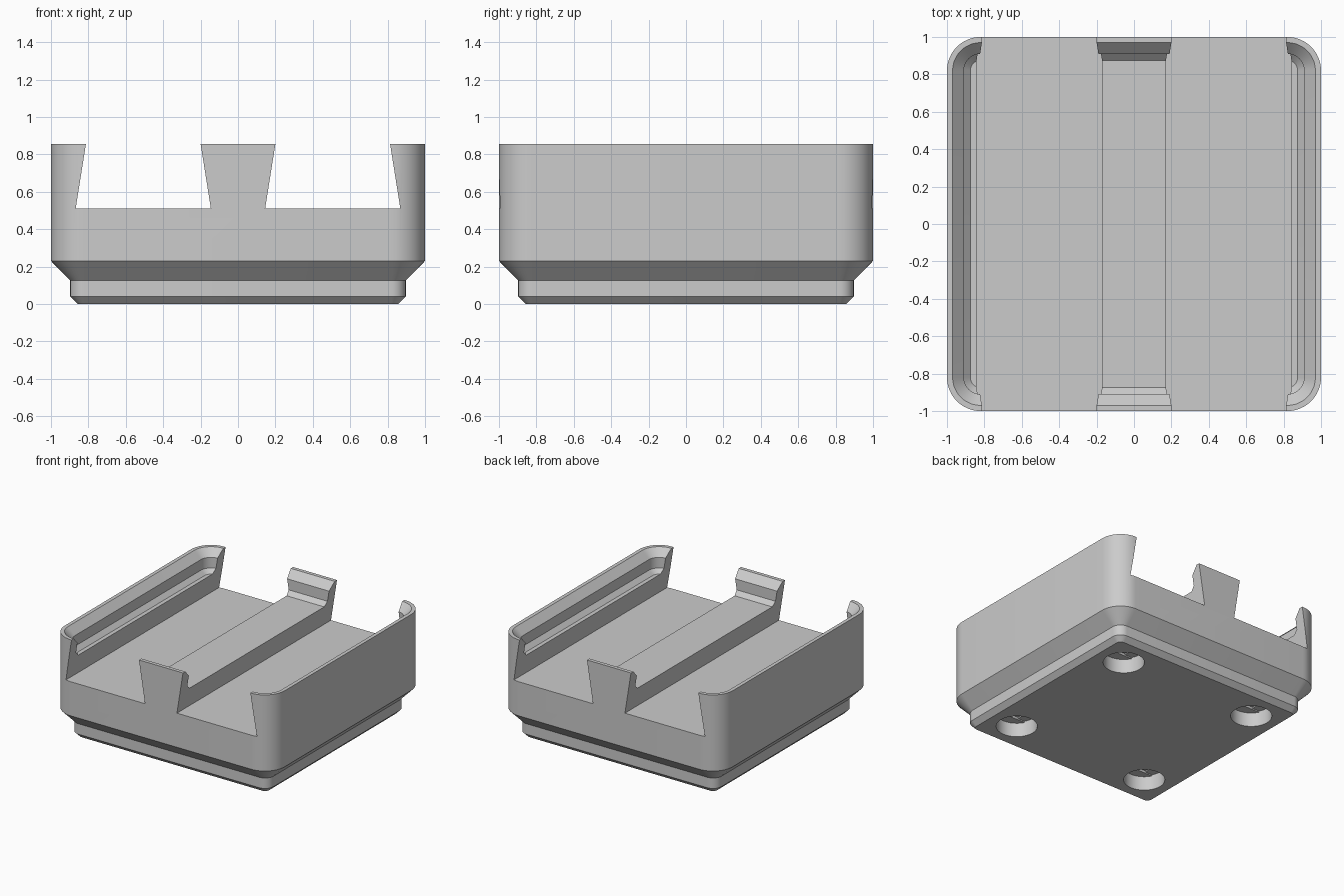
import bpy, bmesh, math
from mathutils import Vector

if "Cube" in bpy.data.objects:
    bpy.data.objects.remove(bpy.data.objects["Cube"], do_unlink=True)

grey = bpy.data.materials.new("plain grey")
grey.use_nodes = True
grey.diffuse_color = (0.6, 0.6, 0.6, 1)
grey.node_tree.nodes["Principled BSDF"].inputs["Base Color"].default_value = (0.6, 0.6, 0.6, 1)


def finish(name, bm):
    bmesh.ops.recalc_face_normals(bm, faces=bm.faces)
    mesh = bpy.data.meshes.new(name)
    bm.to_mesh(mesh)
    bm.free()
    obj = bpy.data.objects.new(name, mesh)
    bpy.context.collection.objects.link(obj)
    mesh.materials.append(grey)
    return obj


def rounded_square(half, radius, z, steps=12):
    points = []
    for corner in range(4):
        for i in range(steps + 1):
            a = math.pi / 2 * (corner + i / steps)
            cx = (half - radius) * (1 if corner in (0, 3) else -1)
            cy = (half - radius) * (1 if corner < 2 else -1)
            points.append((cx + radius * math.cos(a), cy + radius * math.sin(a), z))
    return points


def loft(name, rings):
    bm = bmesh.new()
    loops = [[bm.verts.new(p) for p in ring] for ring in rings]
    for low, high in zip(loops, loops[1:]):
        for i in range(len(low)):
            j = (i + 1) % len(low)
            bm.faces.new((low[i], low[j], high[j], high[i]))
    bm.faces.new(loops[0][::-1])
    bm.faces.new(loops[-1])
    return finish(name, bm)


def add_prism(bm, points, shift):
    base = bm.faces.new([bm.verts.new(p) for p in points])
    top = bmesh.ops.extrude_face_region(bm, geom=[base])["geom"]
    bmesh.ops.translate(bm, vec=Vector(shift),
                        verts=[v for v in top if isinstance(v, bmesh.types.BMVert)])


def cut(target, name, bm):
    cutter = finish(name, bm)
    cutter.hide_render = True
    mod = target.modifiers.new(name, "BOOLEAN")
    mod.operation, mod.solver, mod.object = "DIFFERENCE", "EXACT", cutter
    bpy.context.view_layer.objects.active = target
    bpy.ops.object.modifier_apply(modifier=name)
    bpy.data.objects.remove(cutter, do_unlink=True)


# Body: stepped foot, outer wall, stacking lip, inner deck
profile = [(0.858, 0.039, 0), (0.897, 0.077, 0.039), (0.897, 0.077, 0.125),
           (1, 0.18, 0.23), (1, 0.18, 0.855), (0.97, 0.15, 0.855),
           (0.91, 0.09, 0.795), (0.91, 0.09, 0.708), (0.875, 0.055, 0.674)]
body = loft("tray_body", [rounded_square(*p) for p in profile])

# Two dovetail channels running front to back
bm = bmesh.new()
floor, top, lean = 0.51, 0.95, 0.159
d = (top - floor) * lean
for s in (-1, 1):
    section = [(0.145, floor), (0.868, floor), (0.868 - d, top), (0.145 + d, top)]
    add_prism(bm, [(s * x, -1.1, z) for x, z in section], (0, 2.2, 0))
cut(body, "channel_cutter", bm)

# Round pockets under the foot, with stepped bridges and narrow bores above
SPREAD, POCKET, BORE = 0.626, 0.155, 0.072


def disc(cx, cy, radius, z, sides=48):
    return [(cx + radius * math.cos(math.tau * i / sides),
             cy + radius * math.sin(math.tau * i / sides), z) for i in range(sides)]


def bridge(cx, cy, z):
    a = math.asin(BORE / POCKET)
    arc = [a * (i / 4 - 1) for i in range(9)]
    return [(cx + POCKET * math.cos(t + turn), cy + POCKET * math.sin(t + turn), z)
            for turn in (0, math.pi) for t in arc]


def square(cx, cy, z):
    return [(cx + BORE * x, cy + BORE * y, z) for x, y in ((-1, -1), (1, -1), (1, 1), (-1, 1))]


stages = [("pocket_cutter", lambda x, y: disc(x, y, POCKET, -0.05), 0.116),
          ("bridge_cutter", lambda x, y: bridge(x, y, 0.08), 0.126),
          ("square_cutter", lambda x, y: square(x, y, 0.08), 0.136),
          ("bore_cutter", lambda x, y: disc(x, y, BORE * 0.98, 0.08, 32), 0.29)]
for name, outline, height in stages:
    bm = bmesh.new()
    for x in (-SPREAD, SPREAD):
        for y in (-SPREAD, SPREAD):
            points = outline(x, y)
            add_prism(bm, points, (0, 0, height - points[0][2]))
    cut(body, name, bm)

# Smooth the rounded corners, keep the edges crisp
bpy.ops.object.select_all(action="DESELECT")
body.select_set(True)
bpy.context.view_layer.objects.active = body
bpy.ops.object.shade_smooth_by_angle(angle=math.radians(25))
